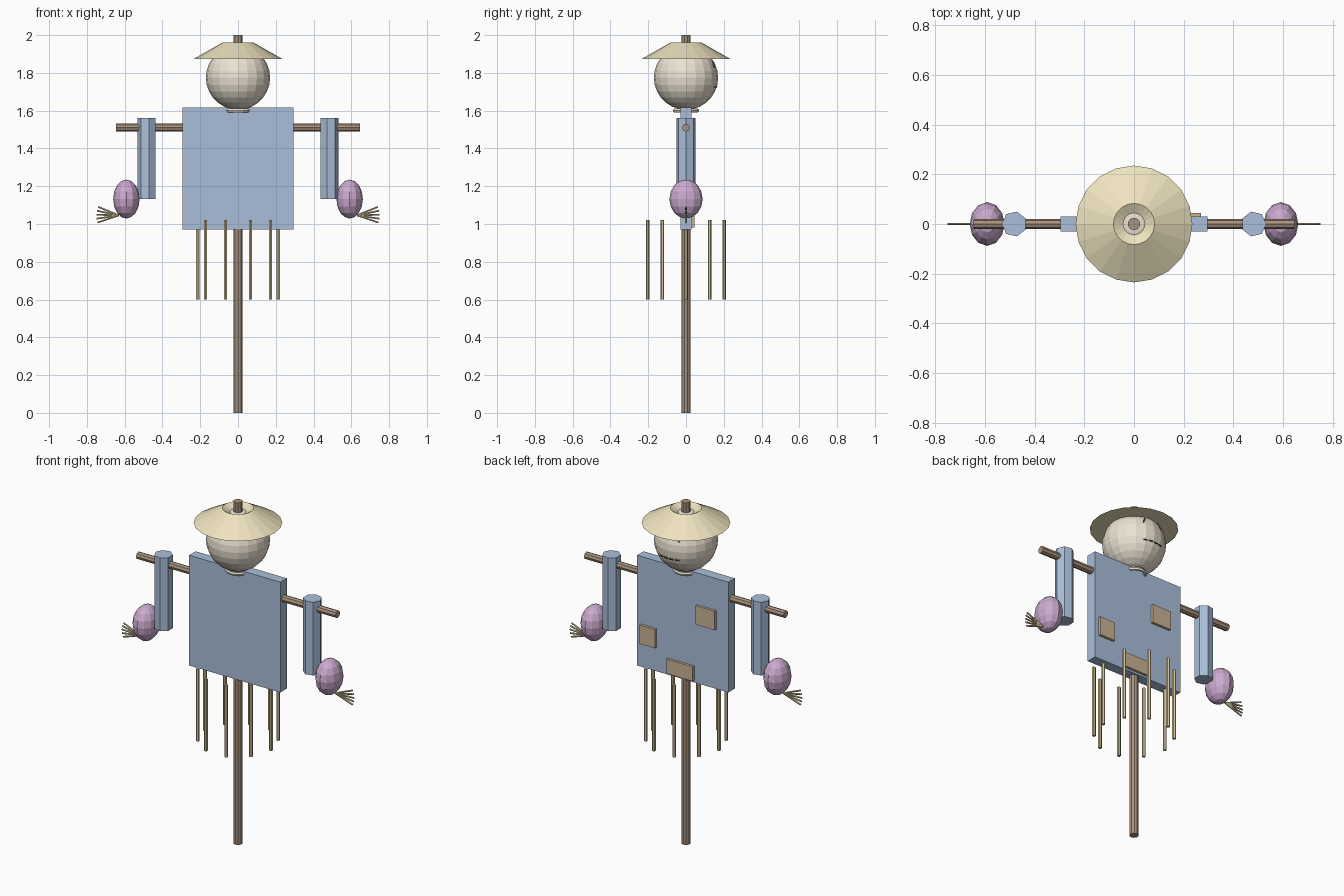
import bpy, bmesh, math
from mathutils import Vector, Matrix

if "Cube" in bpy.data.objects:
    bpy.data.objects.remove(bpy.data.objects["Cube"])


def material(name, rgb):
    m = bpy.data.materials.new(name)
    m.diffuse_color = (*rgb, 1)
    m.use_nodes = True
    m.node_tree.nodes["Principled BSDF"].inputs["Base Color"].default_value = m.diffuse_color
    return m


WOOD = material("wood", (0.40, 0.29, 0.21))
CLOTH = material("blue_cloth", (0.40, 0.52, 0.70))
SACK = material("sackcloth", (0.83, 0.76, 0.64))
HAT = material("hat_straw", (0.86, 0.77, 0.52))
GLOVE = material("purple_glove", (0.60, 0.40, 0.62))
PATCH = material("brown_patch", (0.58, 0.45, 0.30))
STRAW = material("straw", (0.66, 0.55, 0.33))
THREAD = material("dark_thread", (0.10, 0.08, 0.07))


def finish(name, bm, mat):
    bmesh.ops.recalc_face_normals(bm, faces=bm.faces)
    me = bpy.data.meshes.new(name)
    bm.to_mesh(me)
    bm.free()
    me.materials.append(mat)
    ob = bpy.data.objects.new(name, me)
    bpy.context.collection.objects.link(ob)
    return ob


def add_rod(bm, a, b, r, sides=8):
    a, b = Vector(a), Vector(b)
    rot = (b - a).to_track_quat('Z', 'Y').to_matrix().to_4x4()
    bmesh.ops.create_cone(bm, cap_ends=True, segments=sides, radius1=r, radius2=r,
                          depth=(b - a).length,
                          matrix=Matrix.Translation((a + b) / 2) @ rot)


def rods(name, segments, r, sides, mat):
    bm = bmesh.new()
    for a, b in segments:
        add_rod(bm, a, b, r, sides)
    return finish(name, bm, mat)


def box(name, centre, size, mat):
    bm = bmesh.new()
    bmesh.ops.create_cube(bm, size=1, matrix=Matrix.Translation(centre) @ Matrix.Diagonal((*size, 1)))
    return finish(name, bm, mat)


def ellipsoid(name, centre, radii, seg, rings, mat):
    bm = bmesh.new()
    bmesh.ops.create_uvsphere(bm, u_segments=seg, v_segments=rings, radius=1,
                              matrix=Matrix.Translation(centre) @ Matrix.Diagonal((*radii, 1)))
    return finish(name, bm, mat)


def lathe(name, profile, sides, mat, x=0, start=0.0, closed=False):
    """Rings of (radius, z); ends capped, or joined up when closed."""
    bm = bmesh.new()
    rings = [[bm.verts.new((x + r * math.cos(start + math.tau * i / sides),
                            r * math.sin(start + math.tau * i / sides), z))
              for i in range(sides)] for r, z in profile]
    pairs = list(zip(rings, rings[1:]))
    if closed:
        pairs.append((rings[-1], rings[0]))
    else:
        bm.faces.new(rings[0])
        bm.faces.new(rings[-1])
    for lo, hi in pairs:
        for i in range(sides):
            j = (i + 1) % sides
            bm.faces.new((lo[i], lo[j], hi[j], hi[i]))
    return finish(name, bm, mat)


# Wooden frame
rods("post", [((0, 0, 0), (0, 0, 2))], 0.025, 10, WOOD)
rods("crossbar", [((-0.645, 0, 1.51), (0.645, 0, 1.51))], 0.021, 8, WOOD)

# Shirt body with three patches on the +y side
box("shirt", (0, 0, 1.293), (0.59, 0.06, 0.645), CLOTH)
for i, (x, z, w, h) in enumerate([(-0.155, 1.375, 0.125, 0.11),
                                  (0.22, 1.165, 0.10, 0.11),
                                  (0.01, 1.025, 0.17, 0.085)]):
    box(f"patch_{i + 1}", (x, 0.037, z), (w, 0.016, h), PATCH)

# Sack head, neck tie and hat with a dented crown
HEAD = Vector((0, 0, 1.775))
ellipsoid("head", HEAD, (0.17, 0.17, 0.17), 20, 14, SACK)
lathe("neck_tie", [(0.06 + 0.009 * math.cos(t), 1.601 + 0.011 * math.sin(t))
                   for t in (math.tau * k / 6 for k in range(6))], 16, SACK, closed=True)
lathe("hat", [(0.235, 1.874), (0.083, 1.96), (0.043, 1.938)], 20, HAT)


# Stitched face, laid on the head surface
def on_head(x, dz):
    return HEAD + Vector((x, math.sqrt(0.17 ** 2 - x * x - dz * dz), dz))


mouth = [(on_head(x - 0.011, -0.05), on_head(x + 0.011, -0.05))
         for x in (-0.05, -0.017, 0.017, 0.05)]
rods("mouth_stitches", mouth, 0.004, 5, THREAD)
eyes = [(on_head(s * 0.043, 0.085), on_head(s * 0.06, 0.055)) for s in (-1, 1)]
rods("eye_stitches", eyes, 0.004, 5, THREAD)

# Sleeves, gloves and straw tufts on both sides
for s, side in ((-1, "left"), (1, "right")):
    lathe(f"{side}_sleeve", [(0.051, 1.132), (0.051, 1.56)], 7, CLOTH,
          x=s * 0.482, start=0 if s > 0 else math.pi)
    ellipsoid(f"{side}_glove", (s * 0.591, 0, 1.132), (0.07, 0.088, 0.103), 12, 8, GLOVE)
    tuft = []
    for k in range(5):
        a = math.radians(-20 + 11 * k)
        tuft.append(((s * 0.63, 0, 1.045),
                     (s * (0.63 + 0.12 * math.cos(a)), 0, 1.045 + 0.11 * math.sin(a))))
    rods(f"{side}_hand_straw", tuft, 0.005, 5, STRAW)

# Ring of straw hanging below the shirt
hang = []
for k in range(10):
    x, y = 0.213 * math.cos(math.tau * k / 10), 0.213 * math.sin(math.tau * k / 10)
    hang.append(((x, y, 0.6), (x, y, 1.02)))
rods("hanging_straw", hang, 0.01, 6, STRAW)
